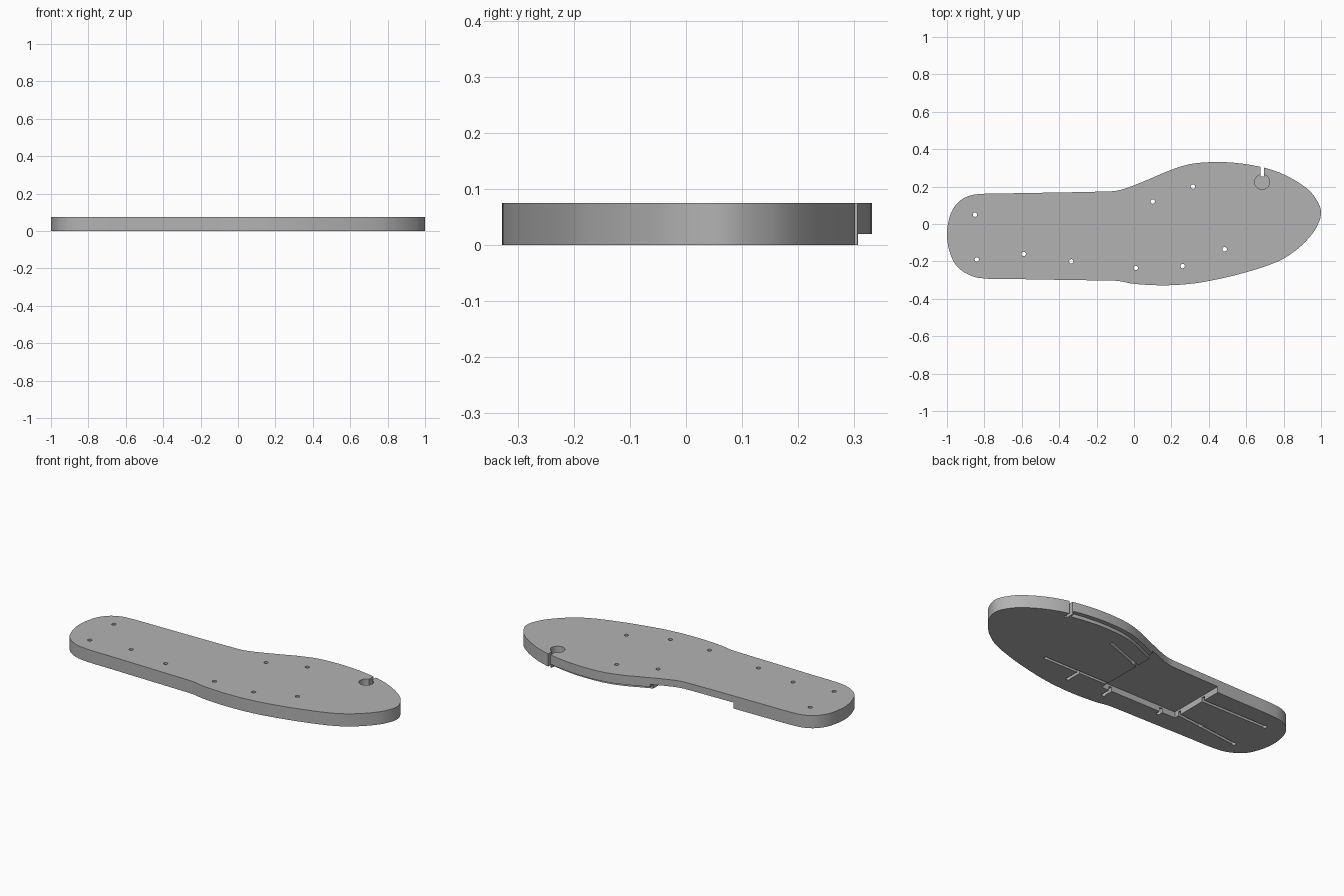
import bpy, bmesh, math
from mathutils import Vector

if "Cube" in bpy.data.objects:
    bpy.data.objects.remove(bpy.data.objects["Cube"], do_unlink=True)

HEIGHT = 0.075
LOW = -0.05          # underside of every cutter that opens downwards
POCKET_DEPTH = 0.035
GROOVE_DEPTH = 0.025
LEDGE_DEPTH = 0.02

grey = bpy.data.materials.new("grey")
grey.use_nodes = True
colour = (0.45, 0.45, 0.45, 1)
grey.diffuse_color = colour
grey.node_tree.nodes["Principled BSDF"].inputs["Base Color"].default_value = colour


def prism(name, points, bottom, top):
    """Extrude a flat outline between two heights."""
    bm = bmesh.new()
    face = bm.faces.new([bm.verts.new((p[0], p[1], bottom)) for p in points])
    extruded = bmesh.ops.extrude_face_region(bm, geom=[face])["geom"]
    verts = [v for v in extruded if isinstance(v, bmesh.types.BMVert)]
    bmesh.ops.translate(bm, verts=verts, vec=(0, 0, top - bottom))
    bmesh.ops.recalc_face_normals(bm, faces=bm.faces)
    mesh = bpy.data.meshes.new(name)
    bm.to_mesh(mesh)
    bm.free()
    obj = bpy.data.objects.new(name, mesh)
    bpy.context.collection.objects.link(obj)
    return obj


def smooth_loop(points, steps=5):
    """Closed spline through the control points."""
    pts = [Vector(p) for p in points]
    n = len(pts)
    out = []
    for i in range(n):
        a, b, c, d = (pts[(i + k) % n] for k in (-1, 0, 1, 2))
        start, end = (c - a) / (c - a).length, (d - b) / (d - b).length
        span = (c - b).length
        for s in range(steps):
            t = s / steps
            out.append(b * (2*t**3 - 3*t**2 + 1) + c * (3*t**2 - 2*t**3)
                       + start * span * (t**3 - 2*t**2 + t) + end * span * (t**3 - t**2))
    return out


def circle(centre, radius, sides=24):
    angles = [2 * math.pi * i / sides for i in range(sides)]
    return [(centre[0] + radius * math.cos(a), centre[1] + radius * math.sin(a)) for a in angles]


def box(x0, x1, y0, y1):
    return [(x0, y0), (x1, y0), (x1, y1), (x0, y1)]


def strip(start, end, width):
    """Straight band between two points."""
    a, b = Vector(start), Vector(end)
    d = (b - a).normalized()
    side = Vector((-d.y, d.x)) * width / 2
    return [a - side, b - side, b + side, a + side]


def cut(target, points, bottom, top):
    cutter = prism("cutter", points, bottom, top)
    cutter.hide_render = True
    mod = target.modifiers.new("cut", "BOOLEAN")
    mod.operation = "DIFFERENCE"
    mod.solver = "EXACT"
    mod.object = cutter
    bpy.context.view_layer.objects.active = target
    bpy.ops.object.modifier_apply(modifier=mod.name)
    bpy.data.objects.remove(cutter, do_unlink=True)


# Sole outline, clockwise from the heel
outline = smooth_loop([
    (-1, -.07), (-.985, .04), (-.95, .105), (-.9, .143), (-.83, .16), (-.6, .165),
    (-.12, .175), (-.07, .183), (0, .207), (.1, .248), (.2, .29), (.3, .32),
    (.42, .331), (.55, .326), (.7, .3), (.8, .265), (.9, .208), (.96, .153),
    (1, .07), (.98, -.01), (.93, -.08), (.86, -.145), (.77, -.2), (.6, -.258),
    (.4, -.305), (.28, -.322), (.15, -.328), (0, -.32), (-.08, -.305),
    (-.12, -.303), (-.6, -.295), (-.83, -.288), (-.92, -.25), (-.97, -.19)])
sole = prism("sole", outline, 0, HEIGHT)

# Ledge under the arch edge
POCKET_X = (-.43, .07)
SLOT_X = .685
inner, outer = [], []
for i, p in enumerate(outline):
    if POCKET_X[1] - .02 < p.x < SLOT_X and p.y > 0:
        along = (outline[i + 1] - outline[i - 1]).normalized()
        normal = Vector((-along.y, along.x))
        inner.append(p - normal * .026)
        outer.append(p + normal * .05)
cut(sole, inner + outer[::-1], LOW, LEDGE_DEPTH)

# Underside pocket, open at the inner side
cut(sole, box(*POCKET_X, -.18, .4), LOW, POCKET_DEPTH)

# Lacing holes and the underside grooves that lead from them to the pocket
heel_a, heel_b, heel_c = (-.85, .05), (-.84, -.19), (-.59, -.16)
side_a, side_b, side_c = (-.335, -.2), (.01, -.235), (.26, -.225)
toe_a, arch_a, arch_b = (.485, -.135), (.1, .12), (.315, .2)
grooves = [
    (heel_a, (-.4, .05)), (heel_b, heel_c), (heel_c, (-.4, -.138)),
    (side_a, (side_a[0], -.15)), (side_b, (side_b[0], -.15)),
    (side_c, (side_c[0], toe_a[1])), (toe_a, (.04, toe_a[1])),
    (arch_b, arch_a), (arch_a, (.04, .098))]
for start, end in grooves:
    cut(sole, strip(start, end, .018), LOW, GROOVE_DEPTH)
for hole in (heel_a, heel_b, heel_c, side_a, side_b, side_c, toe_a, arch_a, arch_b):
    cut(sole, circle(hole, .012, 16), LOW, HEIGHT + .05)

# Strap slot at the toe edge and its round recess
cut(sole, box(SLOT_X - .009, SLOT_X + .009, .255, .4), LOW, HEIGHT + .05)
cut(sole, circle((SLOT_X, .225), .04, 32), LEDGE_DEPTH, HEIGHT + .05)

# Finish
sole.data.materials.clear()
sole.data.materials.append(grey)
bpy.ops.object.select_all(action="DESELECT")
sole.select_set(True)
bpy.context.view_layer.objects.active = sole
bpy.ops.object.shade_smooth_by_angle(angle=math.radians(30))
